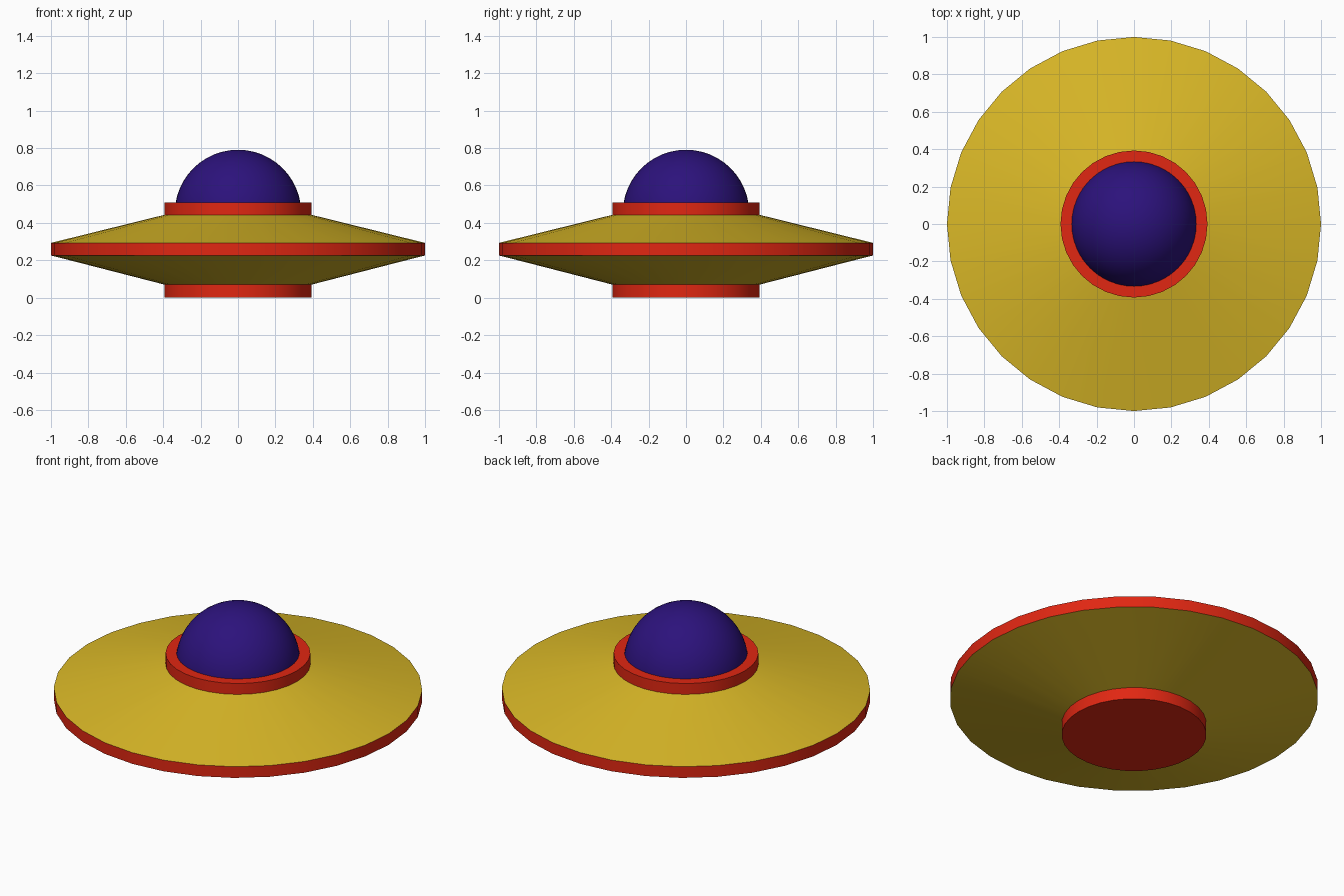
import bpy, bmesh, math

if "Cube" in bpy.data.objects:
    bpy.data.objects.remove(bpy.data.objects["Cube"])


def material(name, rgb):
    m = bpy.data.materials.new(name)
    m.diffuse_color = (*rgb, 1)
    m.use_nodes = True
    m.node_tree.nodes["Principled BSDF"].inputs["Base Color"].default_value = m.diffuse_color
    return m


YELLOW = material("yellow", (0.70, 0.48, 0.02))
RED = material("red", (0.75, 0.02, 0.006))
VIOLET = material("violet", (0.025, 0.006, 0.20))


def lathe(name, profile, mat, sides=32):
    """Revolve (radius, z) points around z; radius 0 closes to a pole."""
    bm = bmesh.new()
    verts = [bm.verts.new((r, 0, z)) for r, z in profile]
    edges = [bm.edges.new(pair) for pair in zip(verts, verts[1:])]
    bmesh.ops.spin(bm, geom=verts + edges, cent=(0, 0, 0), axis=(0, 0, 1),
                   angle=math.tau, steps=sides, use_merge=True)
    bmesh.ops.remove_doubles(bm, verts=bm.verts, dist=1e-5)
    bmesh.ops.recalc_face_normals(bm, faces=bm.faces)
    mesh = bpy.data.meshes.new(name)
    bm.to_mesh(mesh)
    bm.free()
    obj = bpy.data.objects.new(name, mesh)
    bpy.context.collection.objects.link(obj)
    mesh.materials.append(mat)
    bpy.ops.object.select_all(action='DESELECT')
    obj.select_set(True)
    bpy.context.view_layer.objects.active = obj
    bpy.ops.object.shade_smooth_by_angle(angle=math.radians(15))
    return obj


R_HUB, R_DOME, Z_DOME = 0.393, 0.338, 0.453

# Saucer hull: sloping skins above and below a red rim band
hull = lathe("saucer_hull", [(R_HUB, 0.07), (1, 0.226), (1, 0.293), (R_HUB, 0.443)], YELLOW)
hull.data.materials.append(RED)
for face in hull.data.polygons:
    if abs(face.normal.z) < 0.1:
        face.material_index = 1

# Base disc and collar under the dome
lathe("base_disc", [(0, 0), (R_HUB, 0), (R_HUB, 0.07)], RED)
lathe("dome_collar", [(R_HUB, 0.443), (R_HUB, 0.508), (0.333, 0.508)], RED)

# Cockpit dome: upper half of a sphere, seated in the collar
arc = [(R_DOME * math.cos(a), Z_DOME + R_DOME * math.sin(a))
       for a in (math.pi / 2 * i / 12 for i in range(12))]
lathe("cockpit_dome", arc + [(0, Z_DOME + R_DOME)], VIOLET, 48)
